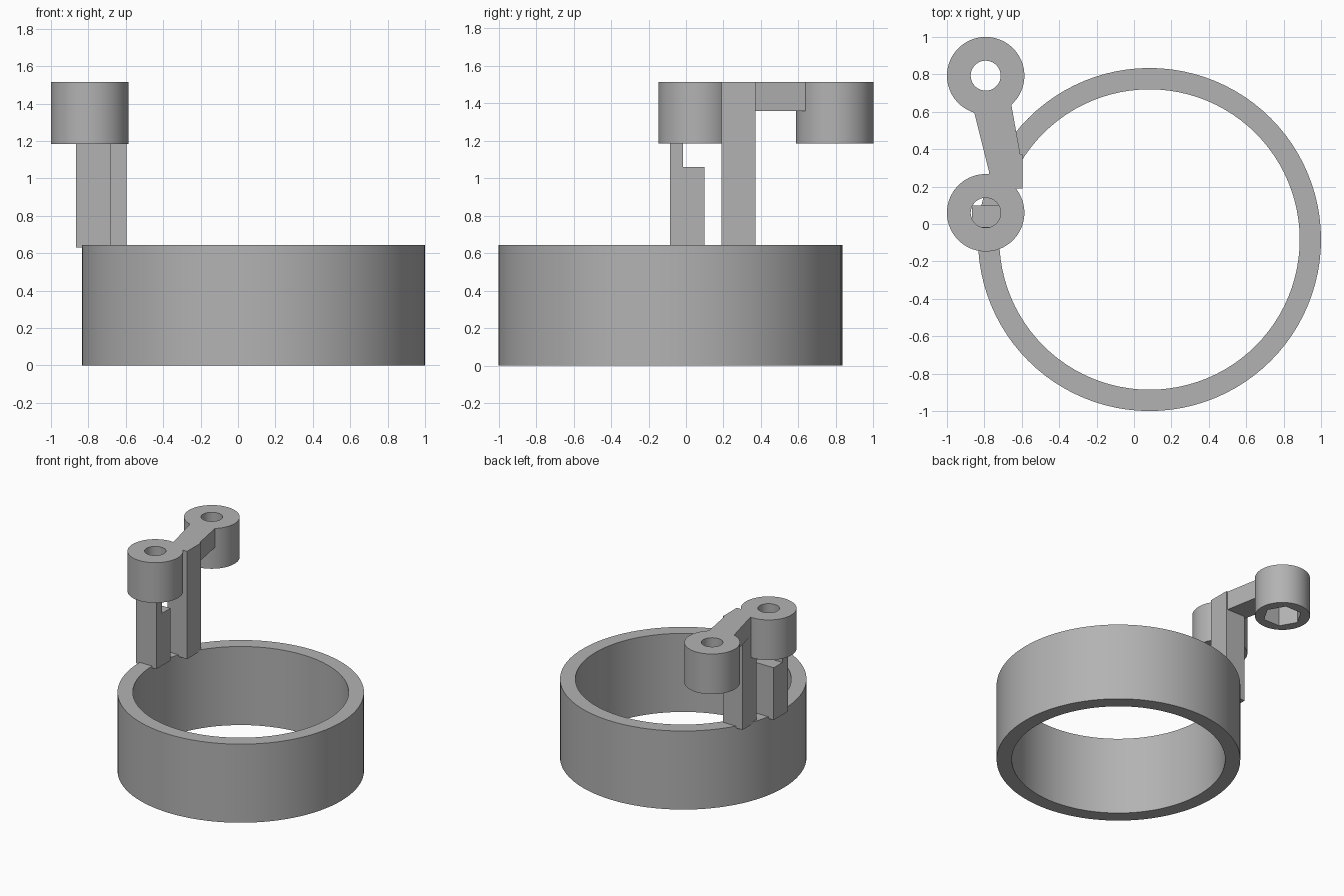
import bpy
import bmesh
from math import cos, sin, pi, radians

SEGMENTS = 96

cube = bpy.data.objects.get("Cube")
if cube:
    bpy.data.objects.remove(cube, do_unlink=True)

grey = bpy.data.materials.new("plain grey")
grey.use_nodes = True
grey.diffuse_color = (0.45, 0.45, 0.45, 1)
grey.node_tree.nodes["Principled BSDF"].inputs["Base Color"].default_value = grey.diffuse_color


def finish(name, bm):
    bmesh.ops.recalc_face_normals(bm, faces=bm.faces)
    mesh = bpy.data.meshes.new(name)
    bm.to_mesh(mesh)
    bm.free()
    mesh.materials.append(grey)
    obj = bpy.data.objects.new(name, mesh)
    bpy.context.collection.objects.link(obj)
    return obj


def outline(radius, z, sides=SEGMENTS):
    """Points round a circle, or round a polygon when sides is small."""
    step = 2 * pi / sides
    points = []
    for i in range(SEGMENTS):
        a = 2 * pi * i / SEGMENTS
        r = radius
        if sides < SEGMENTS:
            r *= cos(step / 2) / cos(a % step - step / 2)
        points.append((r * cos(a), r * sin(a), z))
    return points


def tube(name, centre, loops):
    """Closed skin through a cycle of outlines."""
    bm = bmesh.new()
    x, y = centre
    rings = [[bm.verts.new((p[0] + x, p[1] + y, p[2])) for p in loop] for loop in loops]
    for k, ring in enumerate(rings):
        following = rings[(k + 1) % len(rings)]
        for i in range(SEGMENTS):
            j = (i + 1) % SEGMENTS
            bm.faces.new((ring[i], ring[j], following[j], following[i]))
    obj = finish(name, bm)
    bpy.ops.object.select_all(action="DESELECT")
    obj.select_set(True)
    bpy.context.view_layer.objects.active = obj
    bpy.ops.object.shade_smooth_by_angle(angle=radians(30))
    return obj


def prism(name, profile, place, low, high):
    """Extrude a flat profile; place maps (u, v, depth) to a position."""
    bm = bmesh.new()
    near = [bm.verts.new(place(u, v, low)) for u, v in profile]
    far = [bm.verts.new(place(u, v, high)) for u, v in profile]
    bm.faces.new(near)
    bm.faces.new(far)
    for i in range(len(profile)):
        j = (i + 1) % len(profile)
        bm.faces.new((near[i], near[j], far[j], far[i]))
    return finish(name, bm)


def along_z(u, v, d):
    return (u, v, d)


def along_x(u, v, d):
    return (d, u, v)


# Wide clamp ring
tube("base_ring", (0.083, -0.083), [
    outline(0.917, 0), outline(0.917, 0.645), outline(0.803, 0.645), outline(0.803, 0)])

# Screw bosses: plain bore at the front, hexagonal nut pocket at the back
TOP, BOTTOM, POCKET = 1.515, 1.185, 1.345
BOSS, BORE = 0.207, 0.08
tube("front_boss", (-0.793, 0.06), [
    outline(BOSS, BOTTOM), outline(BOSS, TOP), outline(BORE, TOP), outline(BORE, BOTTOM)])
tube("back_boss", (-0.793, 0.793), [
    outline(BOSS, BOTTOM), outline(BOSS, TOP), outline(BORE, TOP), outline(BORE, POCKET),
    outline(0.147, POCKET, 6), outline(0.147, BOTTOM, 6)])

# Notched post under the front boss
prism("front_post", [(-0.085, 0.63), (0.098, 0.63), (0.098, 1.06), (-0.015, 1.06),
                     (-0.015, BOTTOM), (-0.085, BOTTOM)], along_x, -0.865, -0.682)

# Tall post beside the front boss
prism("tall_post", [(-0.775, 0.19), (-0.595, 0.19), (-0.595, 0.372), (-0.775, 0.372)],
      along_z, 0.63, TOP)

# Tapered arm to the back boss
prism("arm", [(-0.775, 0.28), (-0.6, 0.33), (-0.608, 0.372), (-0.66, 0.66), (-0.87, 0.66)],
      along_z, 1.36, TOP)
